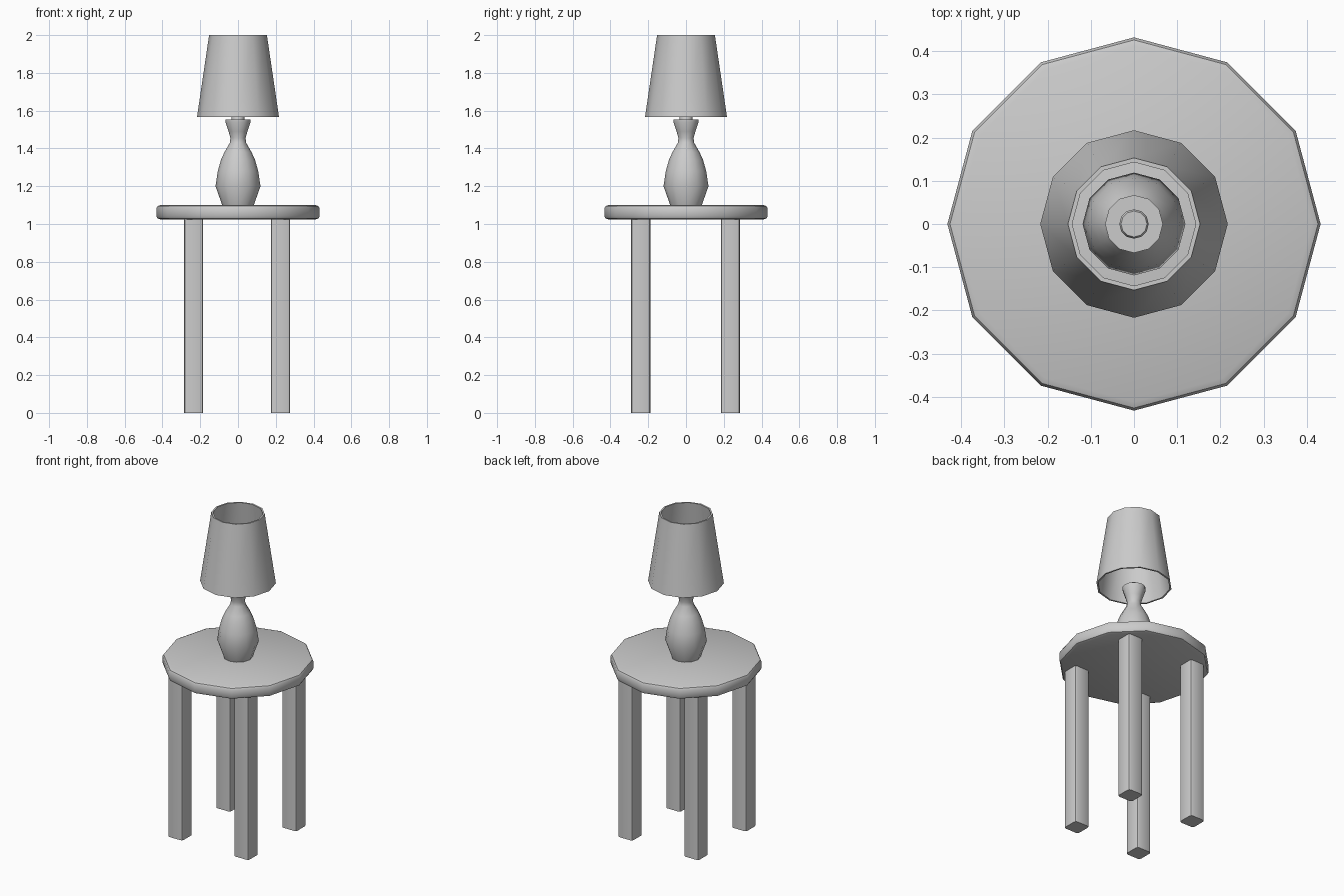
import bpy, bmesh, math

if "Cube" in bpy.data.objects:
    bpy.data.objects.remove(bpy.data.objects["Cube"])

SIDES = 12


def finish(name, bm, angle):
    bmesh.ops.recalc_face_normals(bm, faces=bm.faces)
    me = bpy.data.meshes.new(name)
    bm.to_mesh(me)
    bm.free()
    ob = bpy.data.objects.new(name, me)
    bpy.context.collection.objects.link(ob)
    bpy.ops.object.select_all(action='DESELECT')
    ob.select_set(True)
    bpy.context.view_layer.objects.active = ob
    bpy.ops.object.shade_smooth_by_angle(angle=math.radians(angle))
    return ob


def lathe(name, profile, angle=40, closed=False):
    """Revolve (radius, z) points; cap the ends, or close the profile as a loop."""
    bm = bmesh.new()
    rings = []
    for r, z in profile:
        rings.append([bm.verts.new((r * math.cos(2 * math.pi * i / SIDES),
                                    r * math.sin(2 * math.pi * i / SIDES), z))
                      for i in range(SIDES)])
    pairs = list(zip(rings, rings[1:]))
    if closed:
        pairs.append((rings[-1], rings[0]))
    else:
        bm.faces.new(rings[0])
        bm.faces.new(rings[-1])
    for a, b in pairs:
        for i in range(SIDES):
            j = (i + 1) % SIDES
            bm.faces.new((a[i], a[j], b[j], b[i]))
    return finish(name, bm, angle)


def leg(name, x, y):
    bm = bmesh.new()
    bmesh.ops.create_cube(bm, size=1)
    for v in bm.verts:
        v.co = (v.co.x * 0.102 + x, v.co.y * 0.102 + y, (v.co.z + 0.5) * 1.03)
    # soften the four upright edges
    upright = [e for e in bm.edges if abs(e.verts[0].co.z - e.verts[1].co.z) > 0.5]
    bmesh.ops.bevel(bm, geom=upright, offset=0.014, segments=2,
                    profile=0.5, affect='EDGES')
    finish(name, bm, 35)


# table top with rounded rim
lathe("table_top", [(0.412, 1.025), (0.426, 1.030), (0.432, 1.041),
                    (0.432, 1.083), (0.426, 1.094), (0.412, 1.100)], 29)

# four square legs
for side, x in (("left", -0.235), ("right", 0.225)):
    for end, y in (("front", -0.24), ("back", 0.235)):
        leg(f"{end}_{side}_leg", x, y)

# vase-shaped lamp base
lathe("lamp_base", [(0.083, 1.098), (0.119, 1.200), (0.107, 1.280), (0.090, 1.340),
                    (0.072, 1.380), (0.043, 1.430), (0.040, 1.455), (0.050, 1.490),
                    (0.067, 1.540), (0.067, 1.553)], 40)

# small socket on top of the base
lathe("lamp_socket", [(0.034, 1.545), (0.034, 1.568), (0.030, 1.575)], 50)

# open conical shade with wall thickness
lathe("lamp_shade", [(0.217, 1.567), (0.153, 2.0), (0.143, 2.0), (0.207, 1.567)],
      40, closed=True)
